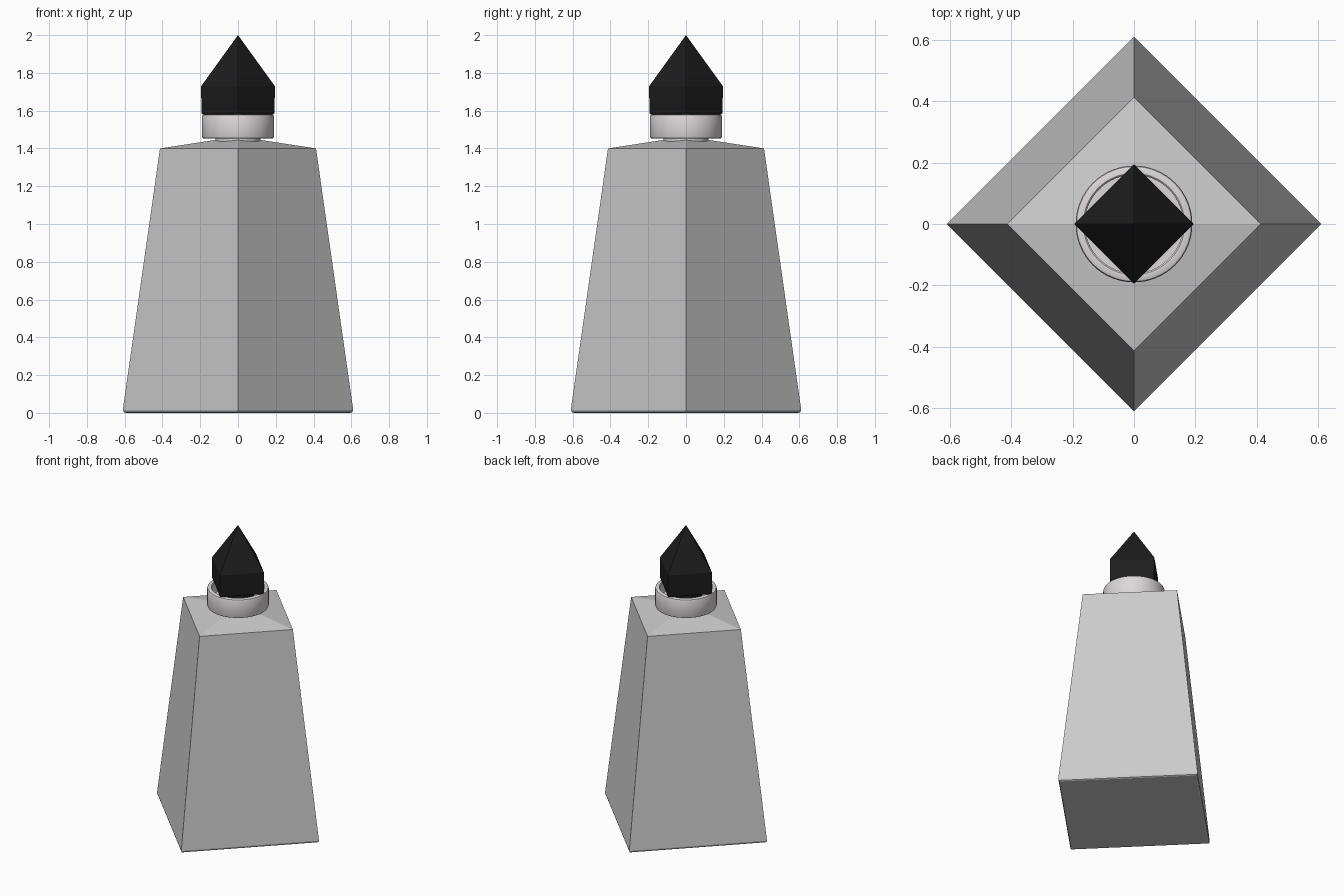
import bpy
import math

cube = bpy.data.objects.get("Cube")
if cube:
    bpy.data.objects.remove(cube, do_unlink=True)


def material(name, rgb):
    m = bpy.data.materials.new(name)
    m.use_nodes = True
    m.diffuse_color = (*rgb, 1)
    m.node_tree.nodes["Principled BSDF"].inputs["Base Color"].default_value = (*rgb, 1)
    return m


def lathe(name, profile, sides, mat, angle=30):
    """Turn a (radius, z) profile into a solid; a corner lies on each axis."""
    verts, faces, rings = [], [], []
    for r, z in profile:
        count = sides if r > 0 else 1
        rings.append([len(verts) + i for i in range(count)])
        for i in range(count):
            a = math.tau * i / sides
            verts.append((r * math.cos(a), r * math.sin(a), z))
    for low, high in zip(rings, rings[1:]):
        for i in range(sides):
            j = (i + 1) % sides
            if len(high) == 1:
                faces.append((low[i], low[j], high[0]))
            else:
                faces.append((low[i], low[j], high[j], high[i]))
    faces.append(rings[0][::-1])
    if len(rings[-1]) > 1:
        faces.append(rings[-1])
    mesh = bpy.data.meshes.new(name)
    mesh.from_pydata(verts, [], faces)
    mesh.materials.append(mat)
    obj = bpy.data.objects.new(name, mesh)
    bpy.context.collection.objects.link(obj)
    bpy.ops.object.select_all(action="DESELECT")
    obj.select_set(True)
    bpy.context.view_layer.objects.active = obj
    bpy.ops.object.shade_smooth_by_angle(angle=math.radians(angle))
    return obj


glass = material("pale grey glass", (0.6, 0.6, 0.6))
silver = material("silver collar", (0.72, 0.69, 0.71))
black = material("black cap", (0.012, 0.012, 0.012))

# Tapered square bottle with a softened foot and gently sloping shoulder
lathe("bottle_body", [(0.595, 0), (0.605, 0.004), (0.61, 0.015),
                      (0.413, 1.40), (0.12, 1.445)], 4, glass, 5)

# Short neck under the collar
lathe("neck", [(0.12, 1.41), (0.12, 1.50)], 48, glass)

# Open round collar with a recessed floor
lathe("collar", [(0.18, 1.452), (0.187, 1.455), (0.19, 1.462), (0.19, 1.57),
                 (0.187, 1.577), (0.18, 1.58), (0.165, 1.58), (0.16, 1.575),
                 (0.16, 1.50)], 64, silver)

# Stem hidden inside the collar
lathe("cap_stem", [(0.10, 1.49), (0.10, 1.60)], 32, black)

# Square cap with a pyramid point
lathe("pointed_cap", [(0.187, 1.58), (0.194, 1.588), (0.195, 1.73), (0, 2.0)],
      4, black, 5)
